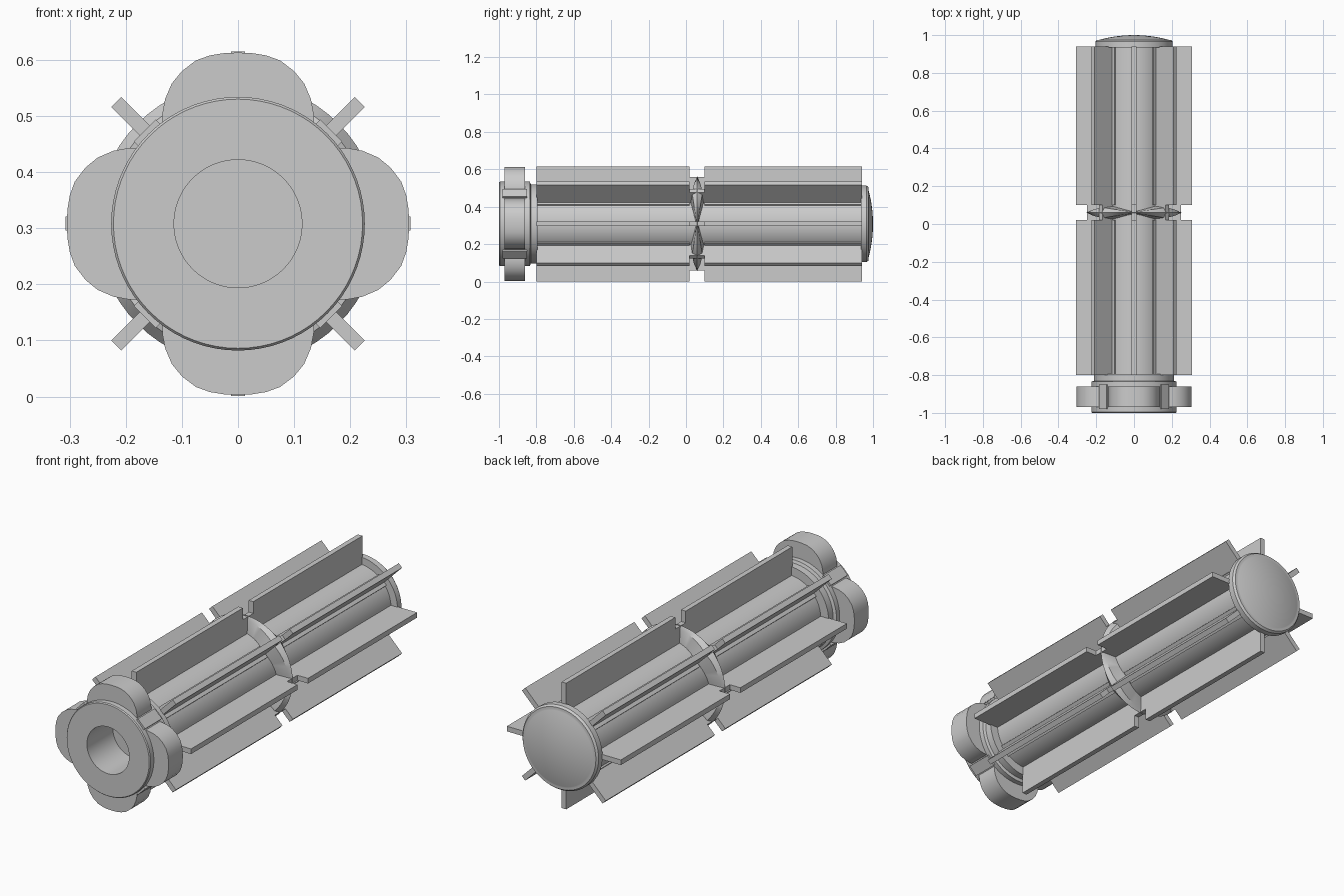
import bpy, bmesh, math
from mathutils import Matrix, Vector

if "Cube" in bpy.data.objects:
    bpy.data.objects.remove(bpy.data.objects["Cube"])

CZ = 0.308  # height of the long axis


def finish(name, bm, smooth=True):
    bmesh.ops.remove_doubles(bm, verts=bm.verts, dist=1e-5)
    bmesh.ops.recalc_face_normals(bm, faces=bm.faces)
    me = bpy.data.meshes.new(name)
    bm.to_mesh(me)
    bm.free()
    ob = bpy.data.objects.new(name, me)
    ob.location.z = CZ
    bpy.context.collection.objects.link(ob)
    if smooth:
        bpy.context.view_layer.objects.active = ob
        ob.select_set(True)
        bpy.ops.object.shade_smooth_by_angle(angle=math.radians(30))
        ob.select_set(False)
    return ob


def lathe(name, profile, seg=72):
    # profile of (radius, y) spun round the long axis
    bm = bmesh.new()
    vs = [bm.verts.new((r, y, 0)) for r, y in profile]
    es = [bm.edges.new(p) for p in zip(vs, vs[1:])]
    bmesh.ops.spin(bm, geom=vs + es, cent=(0, 0, 0), axis=(0, 1, 0),
                   angle=math.tau, steps=seg)
    return finish(name, bm)


def bar(bm, angle, width, r0, r1, y0, y1):
    # box standing outwards from the axis at the given angle
    m = (Matrix.Rotation(math.radians(angle), 4, 'Y')
         @ Matrix.Translation((0, (y0 + y1) / 2, (r0 + r1) / 2))
         @ Matrix.Diagonal((width, y1 - y0, r1 - r0, 1)))
    bmesh.ops.create_cube(bm, size=1, matrix=m)


# Main barrel
lathe("barrel", [(0, -0.80), (0.17, -0.80), (0.17, 0.94), (0, 0.94)])

# Bored hub at the front with stepped neck
lathe("front_hub", [(0, -0.65), (0.114, -0.65), (0.114, -1.0), (0.222, -1.0),
                    (0.226, -0.995), (0.226, -0.835), (0.212, -0.83),
                    (0.212, -0.795), (0, -0.795)])

# Domed rear cap
dome = [(0.185 * math.sin(t * math.pi / 16), 0.975 + 0.025 * (1 - math.sin(t * math.pi / 16) ** 2))
        for t in range(8, -1, -1)]
lathe("rear_cap", [(0, 0.935), (0.205, 0.935), (0.205, 0.965), (0.197, 0.975)] + dome)

# Four rounded lobes round the hub
half = [(0.135, 0.15), (0.135, 0.195), (0.130, 0.222), (0.118, 0.25), (0.10, 0.272),
        (0.075, 0.291), (0.05, 0.300), (0.025, 0.304)]
outline = half + [(0, 0.305)] + [(-x, z) for x, z in reversed(half)]
bm = bmesh.new()
for k in range(4):
    rot = Matrix.Rotation(k * math.pi / 2, 4, 'Y')
    face = bm.faces.new([bm.verts.new(rot @ Vector((x, -0.97, z))) for x, z in outline])
    ext = bmesh.ops.extrude_face_region(bm, geom=[face], use_keep_orig=True)
    bmesh.ops.translate(bm, vec=(0, 0.11, 0),
                        verts=[v for v in ext["geom"] if isinstance(v, bmesh.types.BMVert)])
finish("hub_lobes", bm)

# Small blocks between the lobes
bm = bmesh.new()
for k in range(4):
    bar(bm, 45 + 90 * k, 0.055, 0.18, 0.235, -0.98, -0.85)
finish("hub_blocks", bm, False)

# Eight long fins, notched at the middle
bm = bmesh.new()
for k in range(8):
    bar(bm, 45 * k, 0.025, 0.15, 0.307, -0.80, 0.02)
    bar(bm, 45 * k, 0.025, 0.15, 0.307, 0.10, 0.94)
    bar(bm, 45 * k, 0.025, 0.15, 0.25, 0.02, 0.10)
finish("fins", bm, False)

# Low strips under the diagonal fins
bm = bmesh.new()
for k in range(4):
    bar(bm, 45 + 90 * k, 0.06, 0.14, 0.176, -0.80, 0.02)
    bar(bm, 45 + 90 * k, 0.06, 0.14, 0.176, 0.10, 0.94)
finish("fin_strips", bm, False)

# Ridged middle ring, broad at the diagonals and narrow at the axis fins
bm = bmesh.new()
rings = []
for i in range(64):
    a = i * math.tau / 64
    off = abs(math.degrees(a) % 90 - 45) / 45
    h = 0.005 + 0.035 * (1 - off)
    section = [(0.15, -h), (0.235, -0.7 * h), (0.253, 0), (0.235, 0.7 * h), (0.15, h)]
    rings.append([bm.verts.new((r * math.sin(a), 0.06 + y, r * math.cos(a))) for r, y in section])
for a, b in zip(rings, rings[1:] + rings[:1]):
    for j in range(5):
        n = (j + 1) % 5
        bm.faces.new((a[j], a[n], b[n], b[j]))
finish("middle_ring", bm)
